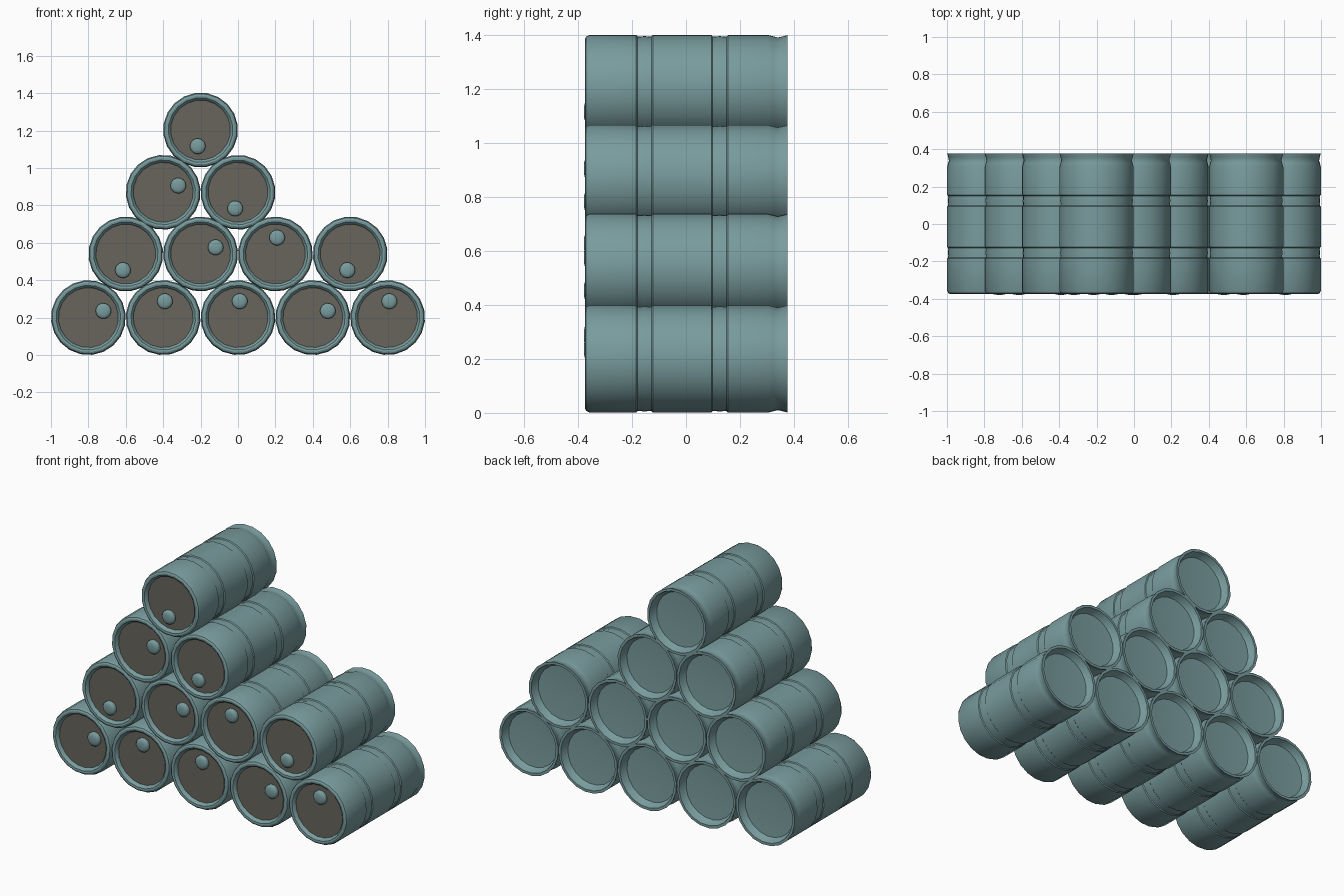
import bpy, bmesh, math
from mathutils import Matrix, Vector

if "Cube" in bpy.data.objects:
    bpy.data.objects.remove(bpy.data.objects["Cube"])

SIDES = 20


def material(name, rgb):
    m = bpy.data.materials.new(name)
    m.diffuse_color = (*rgb, 1)
    m.use_nodes = True
    m.node_tree.nodes["Principled BSDF"].inputs["Base Color"].default_value = m.diffuse_color
    return m


teal = material("teal_paint", (0.19, 0.33, 0.34))
dark = material("dark_lid", (0.14, 0.13, 0.11))


def lathe(bm, profile, sides, cx=0.0, cz=0.0):
    """Spin (radius, y) points about the y direction; radius 0 makes a pole."""
    rings = []
    for r, y in profile:
        if r == 0:
            rings.append([bm.verts.new((cx, y, cz))])
        else:
            rings.append([bm.verts.new((cx + r * math.cos(2 * math.pi * i / sides), y,
                                        cz + r * math.sin(2 * math.pi * i / sides)))
                          for i in range(sides)])
    for a, b in zip(rings, rings[1:]):
        for i in range(sides):
            j = (i + 1) % sides
            if len(b) == 1:
                bm.faces.new((a[i], a[j], b[0]))
            else:
                bm.faces.new((a[i], a[j], b[j], b[i]))
    return rings


def finish(bm, name, angle):
    bmesh.ops.recalc_face_normals(bm, faces=bm.faces[:])
    me = bpy.data.meshes.new(name)
    bm.to_mesh(me)
    bm.free()
    me.materials.append(teal)
    me.materials.append(dark)
    me.polygons.foreach_set("use_smooth", [True] * len(me.polygons))
    me.set_sharp_from_angle(angle=math.radians(angle))
    return me


def rib(y):
    # recessed band holding a rounded bead
    return [(0.2, y - 0.031), (0.195, y - 0.026), (0.194, y - 0.016), (0.1965, y),
            (0.194, y + 0.016), (0.195, y + 0.026), (0.2, y + 0.031)]


# barrel shell: front rim, ribbed wall, flared back rim, dished back
bm = bmesh.new()
shell = ([(0.16, -0.354), (0.165, -0.367), (0.173, -0.374), (0.184, -0.375),
          (0.194, -0.370), (0.2, -0.358)]
         + rib(-0.154) + rib(0.125)
         + [(0.2, 0.305), (0.195, 0.325), (0.191, 0.34), (0.194, 0.355), (0.2, 0.377),
            (0.184, 0.377), (0.175, 0.35), (0.165, 0.335), (0.0, 0.325)])
rings = lathe(bm, shell, SIDES)
lid = bm.faces.new(rings[0])
lid.material_index = 1
barrel_mesh = finish(bm, "barrel", 32)

# domed bung on the lid
bm = bmesh.new()
lathe(bm, [(0.042, -0.353), (0.042, -0.367), (0.036, -0.374), (0.022, -0.378), (0.0, -0.379)],
      14, cx=0.088)
bung_mesh = finish(bm, "bung", 40)

# stack rows: height, then (x, turn in degrees) of each barrel
A, B, C = 24, 84, -100
rows = [(0.2, [(-0.8, A), (-0.4, B), (0, B), (0.4, A), (0.8, B)]),
        (0.54, [(-0.6, C), (-0.2, A), (0.2, B), (0.6, C)]),
        (0.87, [(-0.4, A), (0, C)]),
        (1.203, [(-0.2, C)])]
for z, barrels in rows:
    for x, turn in barrels:
        for name, me in (("barrel", barrel_mesh), ("bung", bung_mesh)):
            ob = bpy.data.objects.new(name, me)
            bpy.context.collection.objects.link(ob)
            ob.matrix_world = (Matrix.Translation(Vector((x, 0, z)))
                               @ Matrix.Rotation(math.radians(-turn), 4, 'Y'))
